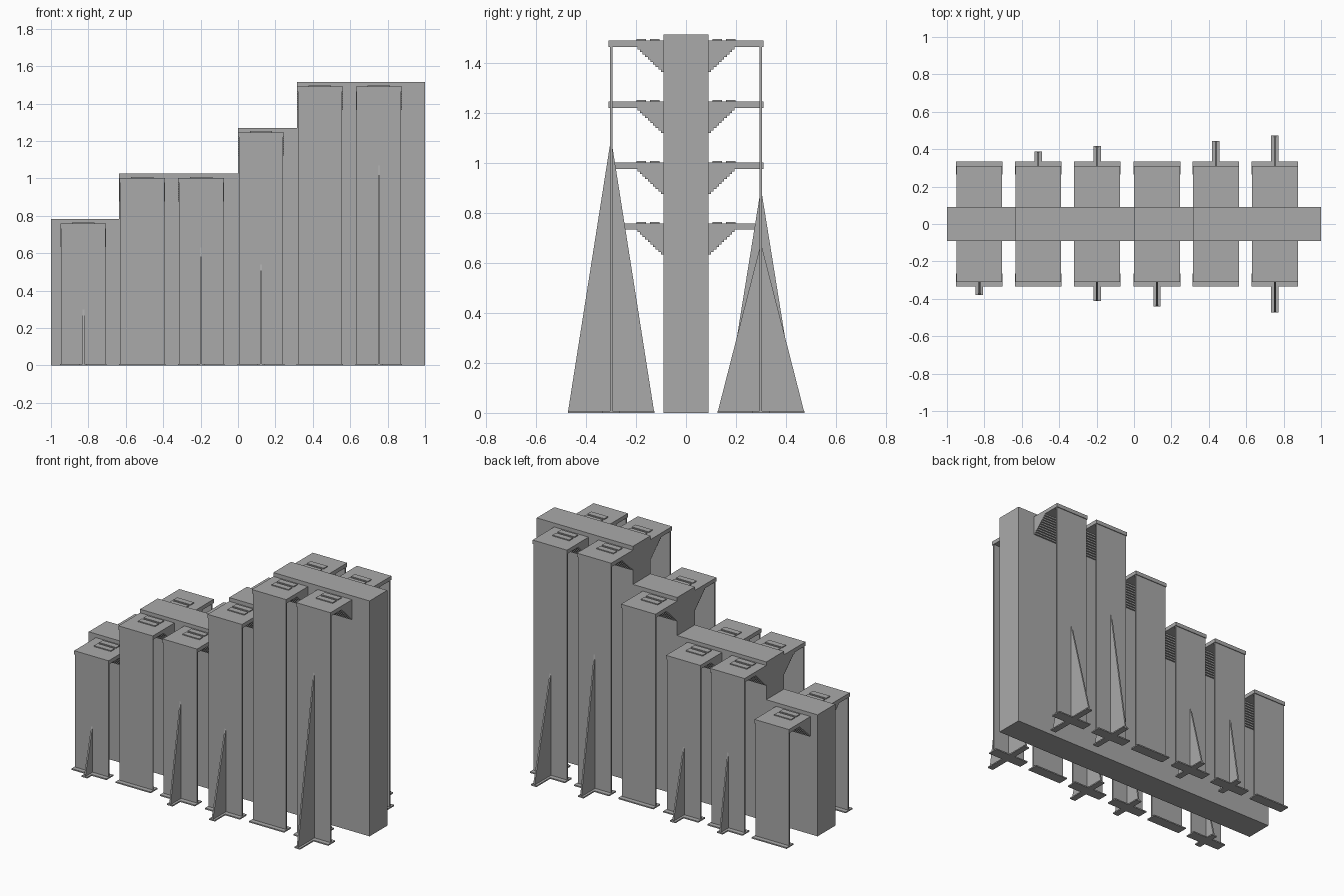
import bpy
import bmesh

if "Cube" in bpy.data.objects:
    bpy.data.objects.remove(bpy.data.objects["Cube"])

grey = bpy.data.materials.new("plain_grey")
grey.diffuse_color = (0.4, 0.4, 0.4, 1)
grey.use_nodes = True
grey.node_tree.nodes["Principled BSDF"].inputs["Base Color"].default_value = grey.diffuse_color


def finish(name, bm):
    bmesh.ops.recalc_face_normals(bm, faces=bm.faces)
    me = bpy.data.meshes.new(name)
    bm.to_mesh(me)
    bm.free()
    me.materials.append(grey)
    ob = bpy.data.objects.new(name, me)
    bpy.context.collection.objects.link(ob)
    return ob


def prism(name, pts, axis, a, b):
    """Extrude a profile: axis 'x' takes (y, z) points, 'y' takes (x, z) points."""
    bm = bmesh.new()
    vs = [bm.verts.new((a, p, q) if axis == 'x' else (p, a, q)) for p, q in pts]
    f = bm.faces.new(vs)
    r = bmesh.ops.extrude_face_region(bm, geom=[f])
    d = (b - a, 0, 0) if axis == 'x' else (0, b - a, 0)
    bmesh.ops.translate(bm, vec=d, verts=[v for v in r['geom'] if isinstance(v, bmesh.types.BMVert)])
    return finish(name, bm)


def box(name, x0, x1, y0, y1, z0, z1):
    return prism(name, [(y0, z0), (y1, z0), (y1, z1), (y0, z1)], 'x', x0, x1)


# stepped central wall
prism("central_wall", [(-1, 0), (1, 0), (1, 1.515), (0.315, 1.515), (0.315, 1.27),
                       (0, 1.27), (0, 1.025), (-0.635, 1.025), (-0.635, 0.782), (-1, 0.782)],
      'y', -0.09, 0.09)

# per bay: centre x, deck top, front fin (height, half depth), back fin
bays = [
    (-0.827, 0.758, (0.32, 0.08), None),
    (-0.512, 1.002, None, (0.52, 0.087)),
    (-0.197, 1.002, (0.66, 0.112), (0.46, 0.117)),
    (0.123, 1.246, (0.56, 0.14), None),
    (0.438, 1.490, None, (0.90, 0.145)),
    (0.753, 1.490, (1.10, 0.173), (0.68, 0.174)),
]
HW, PY, STEPS = 0.1225, 0.30, 10

for x, top, front, back in bays:
    under = top - 0.025
    for s, side, fin in ((-1, "front", front), (1, "back", back)):
        # deck, support panel and foot
        box(side + "_deck", x - HW, x + HW, s * 0.09, s * 0.31, under, top)
        box(side + "_support_panel", x - HW + 0.004, x + HW - 0.004,
            s * (PY - 0.005), s * (PY + 0.005), 0, under)
        box(side + "_panel_foot", x - HW - 0.002, x + HW + 0.002,
            s * (PY - 0.035), s * (PY + 0.035), 0, 0.008)
        # stair-shaped bracket under the deck
        pts = [(s * 0.09, under)]
        for i in range(STEPS):
            z = under - 0.1 + i * 0.01
            pts += [(s * (0.09 + i * 0.0105), z), (s * (0.09 + (i + 1) * 0.0105), z)]
        pts.append((s * (0.09 + STEPS * 0.0105), under))
        prism(side + "_stepped_bracket", pts, 'x', x - HW, x + HW)
        # plain raised plates on the deck
        for y0, y1 in ((0.107, 0.145), (0.16, 0.198)):
            box(side + "_deck_plate", x - 0.06, x + 0.06, s * y0, s * y1, top, top + 0.006)
        # triangular stabiliser fin with its foot
        if fin:
            h, d = fin
            prism(side + "_fin", [(s * PY - d, 0), (s * PY + d, 0), (s * PY, h)],
                  'x', x - 0.005, x + 0.005)
            box(side + "_fin_foot", x - 0.02, x + 0.02, s * PY - d, s * PY + d, 0, 0.008)
